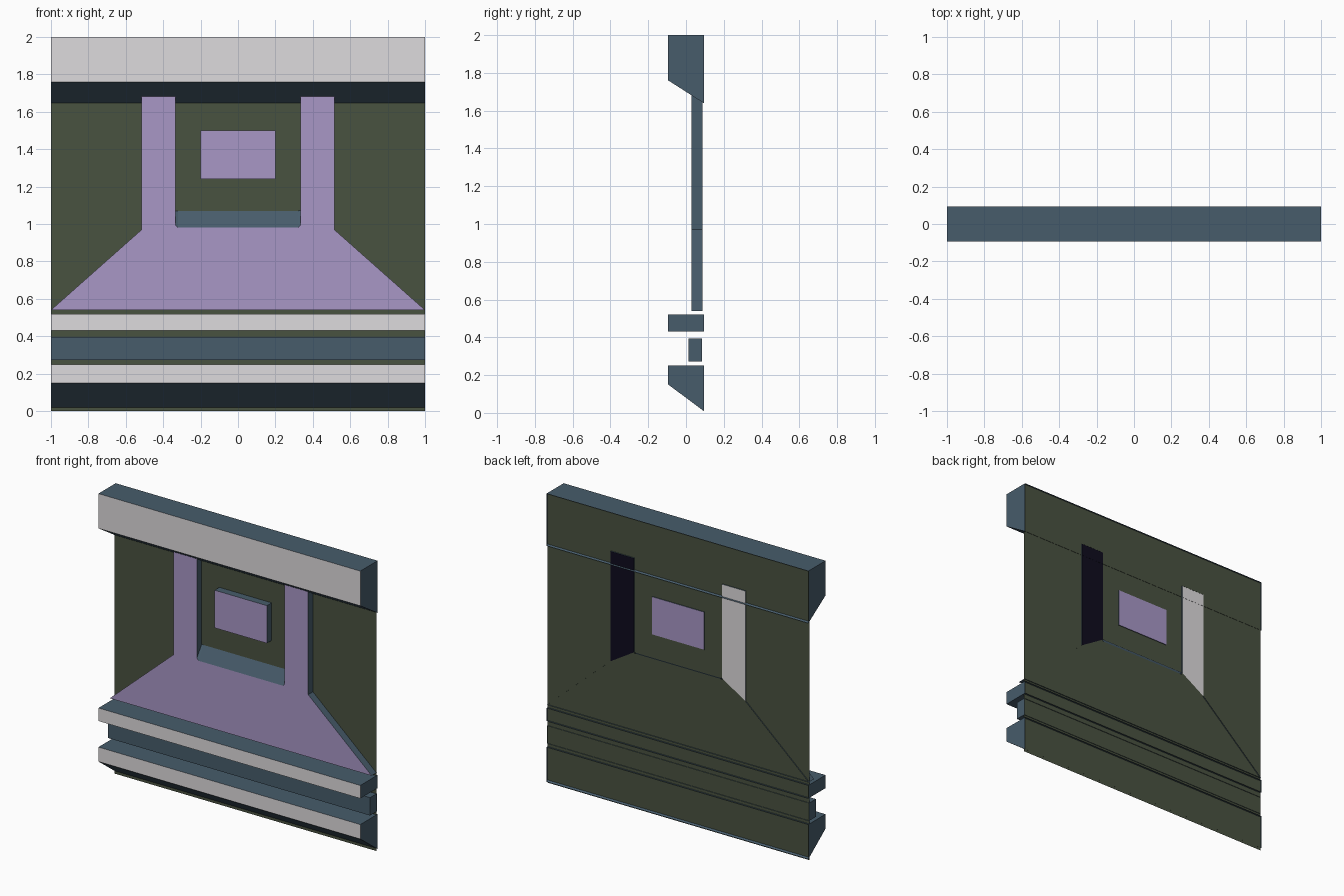
import bpy, bmesh

if "Cube" in bpy.data.objects:
    bpy.data.objects.remove(bpy.data.objects["Cube"])


def srgb(r, g, b):
    f = lambda c: c / 12.92 if c <= 0.04045 else ((c + 0.055) / 1.055) ** 2.4
    return (f(r / 255), f(g / 255), f(b / 255), 1)


def material(name, *rgb):
    m = bpy.data.materials.new(name)
    m.diffuse_color = srgb(*rgb)
    m.use_nodes = True
    m.node_tree.nodes["Principled BSDF"].inputs["Base Color"].default_value = m.diffuse_color
    return m


WHITE = material("white", 222, 219, 221)
PURPLE = material("purple", 168, 151, 198)
SLATE = material("slate", 71, 92, 107)
GREEN = material("dark green", 73, 82, 64)
NAVY = material("navy black", 14, 11, 30)

PANEL_Y = 0.082   # backing sheet
BACK_Y = 0.094    # rear rim of the mouldings


def finish(name, bm, face_mat, side_mat=SLATE):
    """Front and back facing faces get face_mat, all others side_mat."""
    bmesh.ops.recalc_face_normals(bm, faces=bm.faces[:])
    bm.normal_update()
    front = min(bm.faces, key=lambda f: f.calc_center_median().y)
    if front.normal.y > 0:
        bmesh.ops.reverse_faces(bm, faces=bm.faces[:])
        bm.normal_update()
    for f in bm.faces:
        f.material_index = 0 if abs(f.normal.y) > 0.99 else 1
    me = bpy.data.meshes.new(name)
    bm.to_mesh(me)
    bm.free()
    me.materials.append(face_mat)
    me.materials.append(side_mat)
    ob = bpy.data.objects.new(name, me)
    bpy.context.collection.objects.link(ob)
    return ob


def moulding(name, profile, face_mat):
    """Full-width strip from a (y, z) profile whose rear side stays open."""
    bm = bmesh.new()
    a = [bm.verts.new((-1, y, z)) for y, z in profile]
    b = [bm.verts.new((1, y, z)) for y, z in profile]
    for i in range(len(profile) - 1):
        bm.faces.new((a[i], a[i + 1], b[i + 1], b[i]))
    bm.faces.new(a)
    bm.faces.new(b)
    return finish(name, bm, face_mat)


def relief(name, front, back, y0, y1, face_mat, closed=False):
    """Raised shape from (x, z) outlines at its front and rear."""
    bm = bmesh.new()
    a = [bm.verts.new((x, y0, z)) for x, z in front]
    b = [bm.verts.new((x, y1, z)) for x, z in back]
    n = len(a)
    bm.faces.new(a)
    if closed:
        bm.faces.new(b)
    for i in range(n):
        j = (i + 1) % n
        bm.faces.new((a[i], a[j], b[j], b[i]))
    return finish(name, bm, face_mat)


def sheet(name, pts, y, mat):
    bm = bmesh.new()
    bm.faces.new([bm.verts.new((x, y, z)) for x, z in pts])
    return finish(name, bm, mat)


# Backing sheet
sheet("back_panel", [(-1, 0), (1, 0), (1, 2), (-1, 2)], PANEL_Y, GREEN)

# Horizontal mouldings, listed from the rear over the front to the rear
moulding("top_beam", [(BACK_Y, 2), (-0.094, 2), (-0.094, 1.76), (BACK_Y, 1.64)], WHITE)
moulding("ledge", [(BACK_Y, 0.52), (-0.094, 0.52), (-0.094, 0.43), (BACK_Y, 0.43)], WHITE)
moulding("recessed_band", [(0.086, 0.395), (0.012, 0.395), (0.012, 0.272), (0.086, 0.272)], SLATE)
moulding("base", [(BACK_Y, 0.25), (-0.094, 0.25), (-0.094, 0.15), (BACK_Y, 0.01)], WHITE)

# Flared buttress with two pillars and a sloping sill between them
half = [(1, 0.54), (0.515, 0.97), (0.515, 1.73), (0.335, 1.73), (0.335, 0.995), (0.322, 0.98)]
half_back = half[:4] + [(0.335, 1.08), (0.322, 1.08)]
mirror = lambda pts: pts + [(-x, z) for x, z in reversed(pts)]
relief("buttress", mirror(half), mirror(half_back), 0.03, 0.088, PURPLE)

# Rear plates of the pillars
for side, s, mat in (("left", -1, WHITE), ("right", 1, NAVY)):
    sheet("pillar_back_" + side,
          [(s * x, z) for x, z in ((0.515, 0.97), (0.335, 1.08), (0.335, 1.73), (0.515, 1.73))],
          0.087, mat)

# Raised block between the pillars
box = [(-0.2, 1.24), (0.2, 1.24), (0.2, 1.5), (-0.2, 1.5)]
relief("center_block", box, box, 0.03, 0.087, PURPLE, closed=True)
